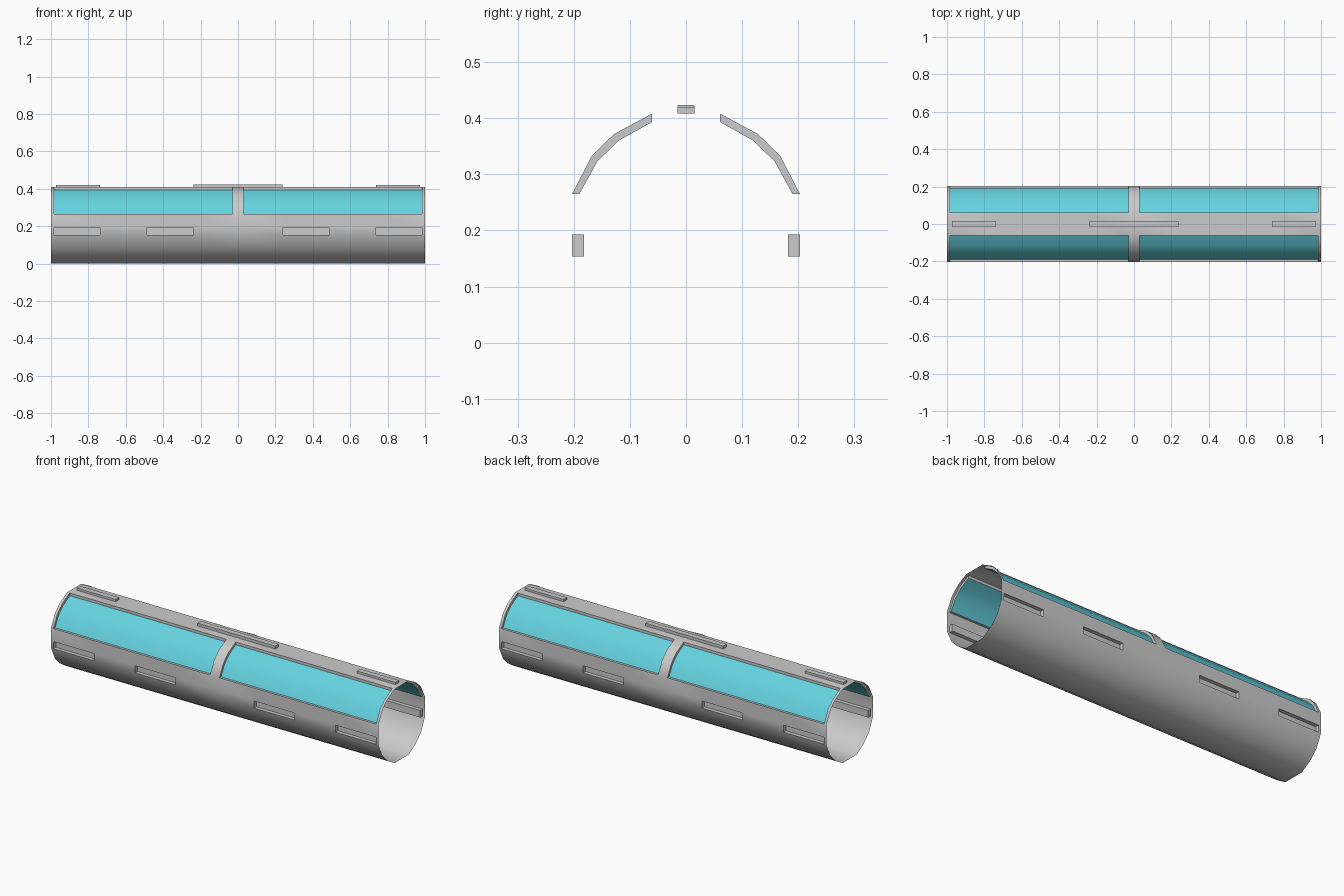
import bpy
import bmesh
from mathutils import Vector

cube = bpy.data.objects.get("Cube")
if cube:
    bpy.data.objects.remove(cube, do_unlink=True)


def material(name, color):
    mat = bpy.data.materials.new(name)
    mat.use_nodes = True
    mat.diffuse_color = color
    mat.node_tree.nodes["Principled BSDF"].inputs["Base Color"].default_value = color
    return mat


GREY = material("light grey metal", (0.6, 0.6, 0.6, 1))
CYAN = material("cyan glass", (0.13, 0.65, 0.75, 1))
AXIS_Z = 0.205

# Half cross-section, from the floor up to the roof, as (y, z)
HALF = [(0.0625, 0), (0.128, 0.041), (0.168, 0.081), (0.203, 0.154), (0.203, 0.193),
        (0.203, 0.265), (0.168, 0.333), (0.128, 0.372), (0.061, 0.408)]
POCKET_OUT, WINDOW_OUT = HALF[3:5], HALF[5:]
POCKET_IN = [(0.182, 0.154), (0.182, 0.193)]
WINDOW_IN = [(0.19, 0.265), (0.158, 0.323), (0.12, 0.36), (0.061, 0.393)]
WINDOW_X = (0.029, 0.985)
POCKETS_X = [(0.24, 0.487), (0.737, 0.985)]


def finish(name, bm, mats, smooth=True):
    mesh = bpy.data.meshes.new(name)
    bm.to_mesh(mesh)
    bm.free()
    obj = bpy.data.objects.new(name, mesh)
    bpy.context.collection.objects.link(obj)
    for mat in mats:
        mesh.materials.append(mat)
    if smooth:
        bpy.ops.object.select_all(action="DESELECT")
        obj.select_set(True)
        bpy.context.view_layer.objects.active = obj
        bpy.ops.object.shade_smooth_by_angle(angle=0.7)
    return obj


def face_towards(bm, direction):
    bm.normal_update()
    for face in bm.faces:
        if face.normal.dot(direction(face.calc_center_median())) < 0:
            face.normal_flip()


def is_open(x, y, z):
    """True where the hull has a window or a pocket opening."""
    x, (low, high) = abs(x), WINDOW_X
    if z > WINDOW_OUT[0][1] and abs(y) > WINDOW_OUT[-1][0]:
        return low < x < high
    if POCKET_OUT[0][1] < z < POCKET_OUT[1][1]:
        return any(a < x < b for a, b in POCKETS_X)
    return False


def build_hull():
    ring = HALF + [(-y, z) for y, z in reversed(HALF)]
    stations = {-1.0, 1.0}
    for span in POCKETS_X + [WINDOW_X]:
        for x in span:
            stations |= {x, -x}
    bm = bmesh.new()
    rows = [[bm.verts.new((x, y, z)) for y, z in ring] for x in sorted(stations)]
    for a, b in zip(rows, rows[1:]):
        for i in range(len(ring)):
            j = (i + 1) % len(ring)
            corners = [a[i], b[i], b[j], a[j]]
            mid = sum((v.co for v in corners), Vector()) / 4
            if not is_open(*mid):
                bm.faces.new(corners)
    face_towards(bm, lambda c: Vector((0, c.y, c.z - AXIS_Z)))
    finish("hull", bm, [GREY])


def build_recess(name, outer, inner, x0, x1, side, back_mat):
    """Sunken panel: a back sheet joined to the opening by four walls."""
    bm = bmesh.new()

    def row(x, path):
        return [bm.verts.new((x, side * y, z)) for y, z in path]

    out0, out1, in0, in1 = row(x0, outer), row(x1, outer), row(x0, inner), row(x1, inner)
    for i in range(len(outer) - 1):
        back = bm.faces.new((in0[i], in1[i], in1[i + 1], in0[i + 1]))
        back.material_index = 1
        bm.faces.new((out0[i], in0[i], in0[i + 1], out0[i + 1]))
        bm.faces.new((out1[i], in1[i], in1[i + 1], out1[i + 1]))
    for i in (0, -1):
        bm.faces.new((out0[i], out1[i], in1[i], in0[i]))
    y, z = (sum(p[k] for p in outer) / len(outer) for k in (0, 1))
    target = Vector(((x0 + x1) / 2, side * y * 1.5, AXIS_Z + (z - AXIS_Z) * 1.5))
    face_towards(bm, lambda c: target - c)
    finish(name, bm, [GREY, back_mat])


def build_ridge(name, x0, x1, top):
    bottom = 0.408
    bm = bmesh.new()
    bmesh.ops.create_cube(bm, size=1)
    bmesh.ops.scale(bm, vec=(x1 - x0, 0.03, top - bottom), verts=bm.verts)
    bmesh.ops.translate(bm, vec=((x0 + x1) / 2, 0, (top + bottom) / 2), verts=bm.verts)
    finish(name, bm, [GREY], smooth=False)


build_hull()

# Windows and side pockets on both sides and both ends
for side, side_name in ((1, "back"), (-1, "front")):
    for end, end_name in ((1, "left"), (-1, "right")):
        label = f"{side_name}_{end_name}"
        x0, x1 = sorted(end * x for x in WINDOW_X)
        build_recess(f"window_{label}", WINDOW_OUT, WINDOW_IN, x0, x1, side, CYAN)
        for place, span in zip(("inner", "outer"), POCKETS_X):
            x0, x1 = sorted(end * x for x in span)
            build_recess(f"{place}_pocket_{label}", POCKET_OUT, POCKET_IN, x0, x1, side, GREY)

# Raised strips along the roof
build_ridge("roof_ridge_middle", -0.238, 0.238, 0.424)
build_ridge("roof_ridge_left", 0.737, 0.973, 0.42)
build_ridge("roof_ridge_right", -0.973, -0.737, 0.42)
